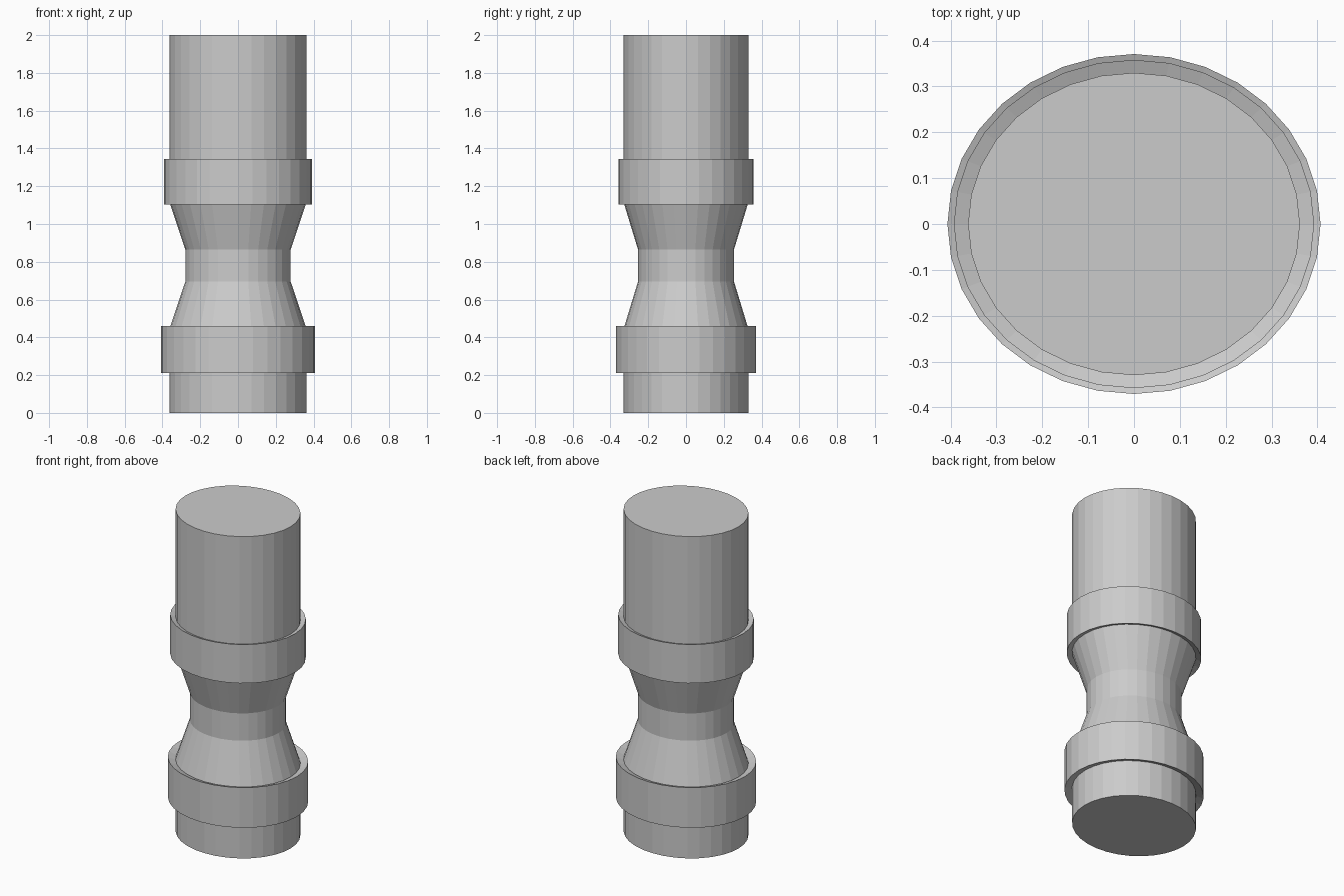
import bpy, bmesh, math

if "Cube" in bpy.data.objects:
    bpy.data.objects.remove(bpy.data.objects["Cube"])

SIDES = 32
Y_RATIO = 0.911  # slightly oval cross-section


def lathe(name, profile, capped=False):
    """Revolve (radius, z) points, bottom to top, into an oval flat-faced solid."""
    bm = bmesh.new()
    loops = []
    for r, z in profile:
        loops.append([bm.verts.new((r * math.cos(2 * math.pi * i / SIDES),
                                    r * Y_RATIO * math.sin(2 * math.pi * i / SIDES), z))
                      for i in range(SIDES)])
    for a, b in zip(loops, loops[1:]):
        for i in range(SIDES):
            j = (i + 1) % SIDES
            bm.faces.new((a[i], a[j], b[j], b[i]))
    if capped:
        bm.faces.new(loops[0][::-1])
        bm.faces.new(loops[-1])
    mesh = bpy.data.meshes.new(name)
    bm.to_mesh(mesh)
    bm.free()
    obj = bpy.data.objects.new(name, mesh)
    bpy.context.collection.objects.link(obj)
    return obj


def collar(name, radius, z0, z1):
    """Raised band whose end ledges dip gently in towards the shaft."""
    inner = 0.356
    dip = (radius - inner) * 0.35
    return lathe(name, [(inner, z0 + dip), (radius, z0), (radius, z1), (inner, z1 - dip)])


# Shaft with a waisted neck
lathe("shaft", [(0.362, 0), (0.362, 0.447), (0.279, 0.695),
                (0.279, 0.865), (0.362, 1.113), (0.362, 2.0)], capped=True)

# Two collars
collar("lower_collar", 0.407, 0.21, 0.46)
collar("upper_collar", 0.393, 1.102, 1.343)
